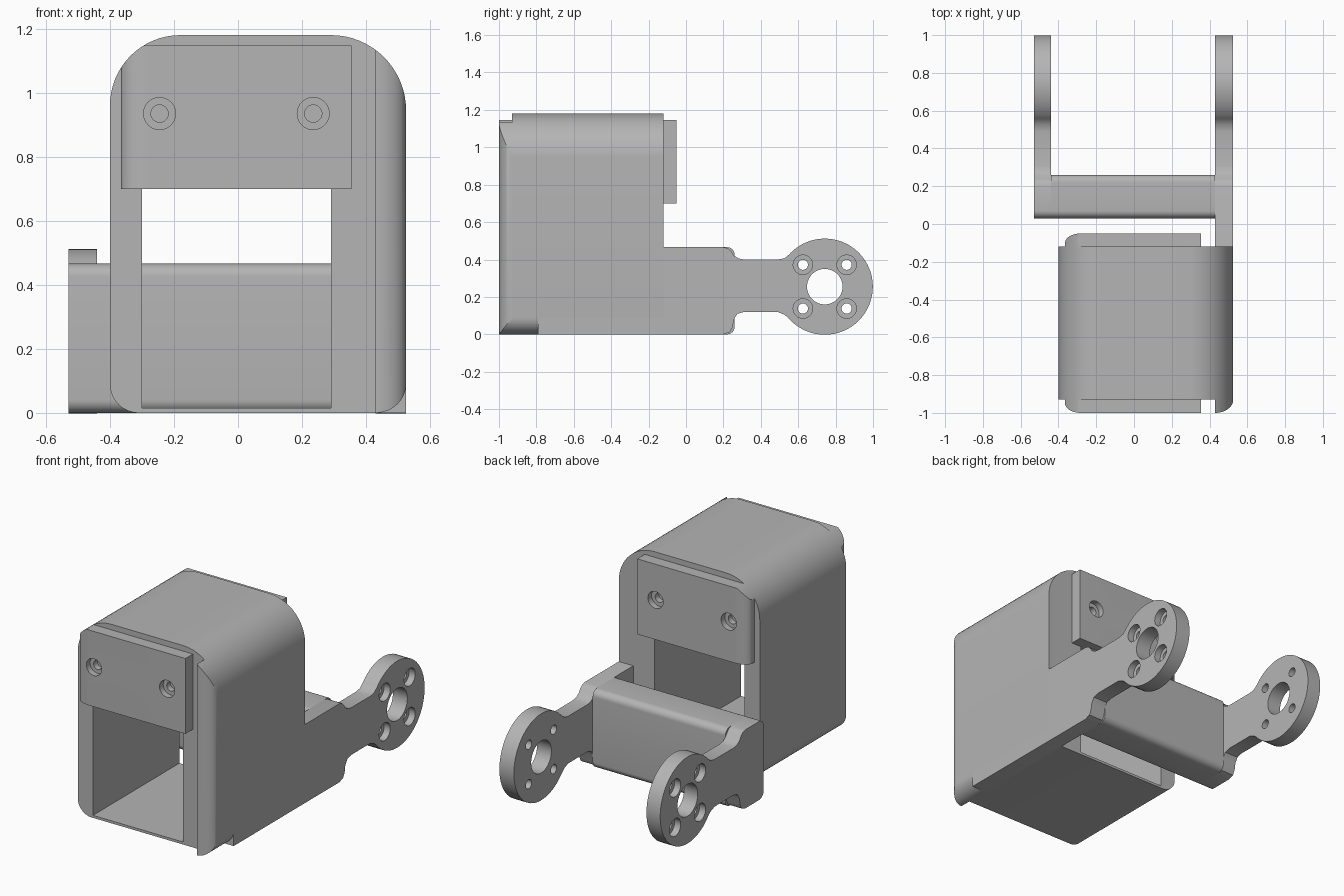
import bpy, bmesh
from math import sin, cos, radians

if "Cube" in bpy.data.objects:
    bpy.data.objects.remove(bpy.data.objects["Cube"])

grey = bpy.data.materials.new("plain grey")
grey.use_nodes = True
grey.diffuse_color = (0.46, 0.46, 0.46, 1)
grey.node_tree.nodes["Principled BSDF"].inputs["Base Color"].default_value = (0.46, 0.46, 0.46, 1)


def arc(cx, cy, rx, ry, start, end, n=12):
    angles = [radians(start + (end - start) * i / n) for i in range(n + 1)]
    return [(cx + rx * cos(a), cy + ry * sin(a)) for a in angles]


def circle(cx, cy, r, n=40):
    return arc(cx, cy, r, r, 0, 360, n)[:-1]


def rect(x0, x1, y0, y1):
    return [(x0, y0), (x1, y0), (x1, y1), (x0, y1)]


PLACE = {"x": lambda a, b, t: (t, a, b),
         "y": lambda a, b, t: (a, t, b),
         "z": lambda a, b, t: (a, b, t)}


def prism(name, outline, axis, lo, hi):
    """Extrude a 2D outline along an axis."""
    bm = bmesh.new()
    low = [bm.verts.new(PLACE[axis](a, b, lo)) for a, b in outline]
    high = [bm.verts.new(PLACE[axis](a, b, hi)) for a, b in outline]
    bm.faces.new(low)
    bm.faces.new(high)
    for i in range(len(low)):
        j = (i + 1) % len(low)
        bm.faces.new((low[i], low[j], high[j], high[i]))
    bmesh.ops.recalc_face_normals(bm, faces=bm.faces)
    mesh = bpy.data.meshes.new(name)
    bm.to_mesh(mesh)
    bm.free()
    mesh.materials.append(grey)
    obj = bpy.data.objects.new(name, mesh)
    bpy.context.collection.objects.link(obj)
    return obj


def select(obj):
    bpy.ops.object.select_all(action="DESELECT")
    obj.select_set(True)
    bpy.context.view_layer.objects.active = obj


def combine(obj, tool, operation="DIFFERENCE"):
    select(obj)
    mod = obj.modifiers.new("cut", "BOOLEAN")
    mod.operation = operation
    mod.solver = "EXACT"
    mod.object = tool
    bpy.ops.object.modifier_apply(modifier=mod.name)
    bpy.data.objects.remove(tool)


def smooth(obj):
    select(obj)
    bpy.ops.object.shade_smooth_by_angle(angle=radians(30))


# Housing cross-section: broad top corners, tighter bottom corners
section = (arc(0.29, 0.945, 0.235, 0.235, 0, 90, 16)
           + arc(-0.18, 0.96, 0.22, 0.22, 90, 180, 16)
           + arc(-0.31, 0.09, 0.09, 0.09, 180, 270)
           + arc(0.43, 0.09, 0.095, 0.09, 270, 360))

# Housing sleeve with a rectangular channel
housing = prism("housing", section, "y", -0.93, -0.12)
combine(housing, prism("channel", rect(-0.3, 0.29, 0.015, 0.7), "y", -1.2, 0.2))
smooth(housing)

# Rounded lip on the front of the left wall
lip_outline = [(0.43, -0.93), (0.43, -1)] + arc(0.43, -0.93, 0.095, 0.07, -88, 0)
lip = prism("front_lip", lip_outline, "z", -0.1, 1.3)
combine(lip, prism("trim", section, "y", -1.2, 0), "INTERSECT")
smooth(lip)

# Screw plates on the front and back of the housing
for name, face, back in (("front_plate", -1, -0.93), ("back_plate", -0.05, -0.12)):
    inward = 1 if back > face else -1
    corner = arc(-0.28, face + inward * 0.05, 0.085, 0.05, 180, 180 + inward * 90)
    outline = [(0.355, back), (-0.365, back)] + corner + [(0.355, face)]
    plate = prism(name, outline, "z", 0.7, 1.147)
    combine(plate, prism("trim", section, "y", -1.2, 0.2), "INTERSECT")
    for x in (-0.245, 0.235):
        for radius, depth in ((0.05, 0.035), (0.027, 0.09)):
            ends = sorted((face - inward * 0.05, face + inward * depth))
            combine(plate, prism("bore", circle(x, 0.935, radius), "y", *ends))
    smooth(plate)

# Arm outline: neck with fillets running into a round end
CY, CZ, R = 0.742, 0.255, 0.257
neck_top = [(0.555, 0.43), (0.527, 0.407), (0.49, 0.4), (0.31, 0.4), (0.28, 0.406),
            (0.258, 0.42), (0.24, 0.445), (0.225, 0.459), (0.2, 0.466)]
neck_bottom = [(0.2, 0), (0.235, 0.012), (0.25, 0.04), (0.256, 0.08), (0.275, 0.11),
               (0.31, 0.12), (0.49, 0.12), (0.527, 0.105), (0.555, 0.08)]
round_end = arc(CY, CZ, R, R, -135, 135, 48)


def make_arm(name, start, lo, hi, outer):
    arm = prism(name, neck_bottom + round_end + neck_top + start, "x", lo, hi)
    combine(arm, prism("hub_hole", circle(CY, CZ, 0.095), "x", lo - 0.1, hi + 0.1))
    side = 1 if outer == hi else -1
    for sy in (-1, 1):
        for sz in (-1, 1):
            y, z = CY + sy * 0.117, CZ + sz * 0.117
            combine(arm, prism("hole", circle(y, z, 0.027), "x", lo - 0.1, hi + 0.1))
            ends = sorted((outer - side * 0.04, outer + side * 0.1))
            combine(arm, prism("counterbore", circle(y, z, 0.052), "x", *ends))
    smooth(arm)


bar_front = arc(0.07, 0.426, 0.04, 0.04, 90, 180, 8) + arc(0.07, 0.04, 0.04, 0.04, 180, 270, 8)
make_arm("left_arm", [(-0.79, 0.466), (-0.79, 0)], 0.43, 0.525, 0.525)
make_arm("right_arm", bar_front, -0.53, -0.44, -0.53)

# Crossbar joining the arms
bar_back = arc(0.22, 0.04, 0.04, 0.04, 270, 360, 8) + arc(0.22, 0.426, 0.04, 0.04, 0, 90, 8)
smooth(prism("crossbar", bar_front + bar_back, "x", -0.44, 0.43))
